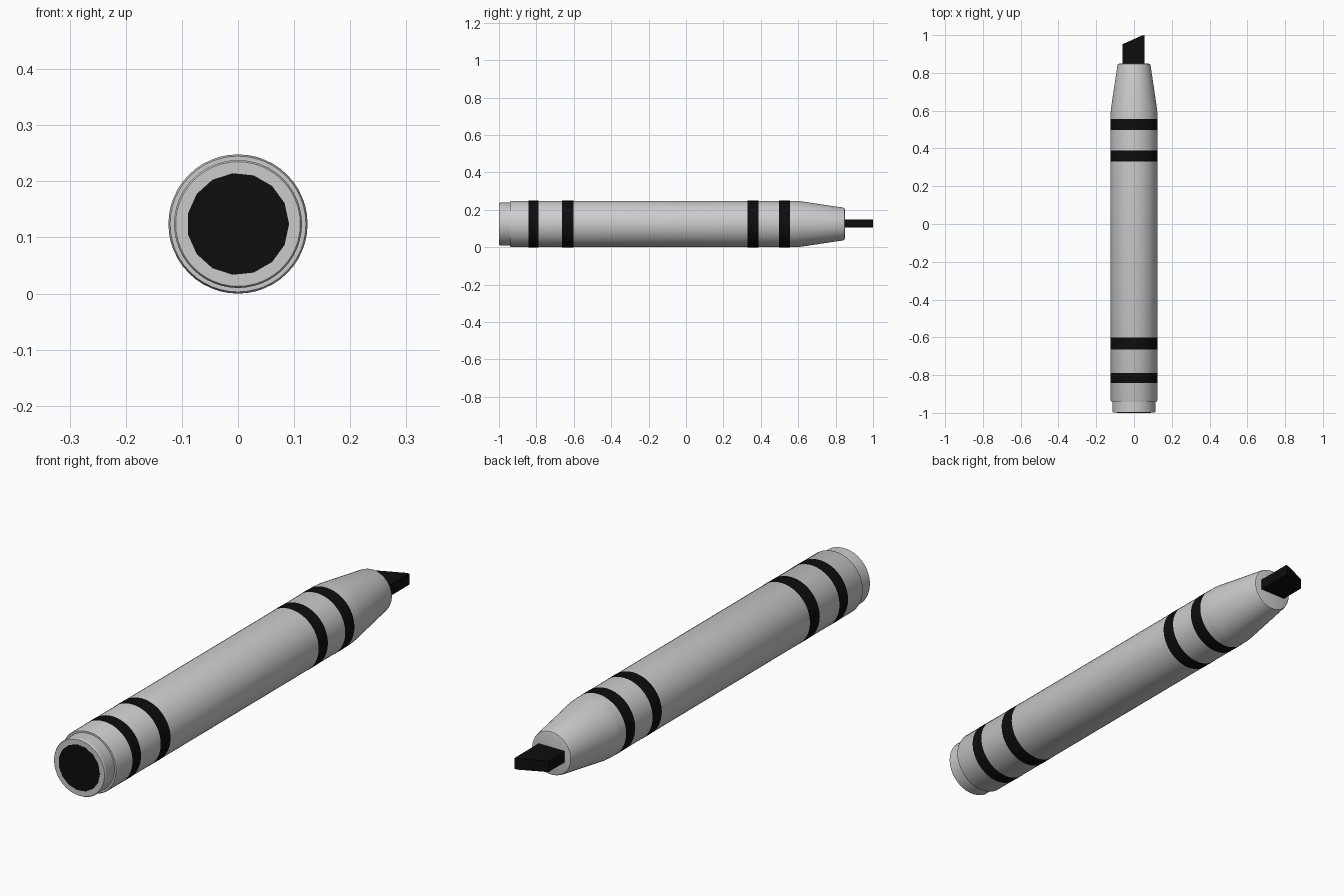
import bpy, bmesh, math

if "Cube" in bpy.data.objects:
    bpy.data.objects.remove(bpy.data.objects["Cube"])

CZ = 0.124   # height of the barrel axis
R = 0.124    # barrel radius

black = bpy.data.materials.new("black")
black.diffuse_color = (0.004, 0.004, 0.004, 1)
black.use_nodes = True
black.node_tree.nodes["Principled BSDF"].inputs["Base Color"].default_value = black.diffuse_color


def finish(name, bm, mat=None, smooth=True):
    bmesh.ops.recalc_face_normals(bm, faces=bm.faces)
    me = bpy.data.meshes.new(name)
    bm.to_mesh(me)
    bm.free()
    ob = bpy.data.objects.new(name, me)
    bpy.context.collection.objects.link(ob)
    if mat:
        me.materials.append(mat)
    if smooth:
        bpy.ops.object.select_all(action='DESELECT')
        ob.select_set(True)
        bpy.context.view_layer.objects.active = ob
        bpy.ops.object.shade_smooth_by_angle(angle=math.radians(30))
    return ob


def lathe(name, profile, mat=None, n=48, caps=True):
    """Revolve (radius, y) points around the barrel axis."""
    bm = bmesh.new()
    rings = [[bm.verts.new((r * math.cos(2 * math.pi * i / n), y,
                            CZ + r * math.sin(2 * math.pi * i / n)))
              for i in range(n)] for r, y in profile]
    for a, b in zip(rings, rings[1:]):
        for i in range(n):
            j = (i + 1) % n
            bm.faces.new((a[i], a[j], b[j], b[i]))
    if caps:
        bm.faces.new(rings[0])
        bm.faces.new(rings[-1])
    return finish(name, bm, mat)


# Barrel with stepped rear end and tapered nose
lathe("barrel", [(0.111, -0.999), (0.114, -0.994), (0.114, -0.94),
                 (0.121, -0.94), (R, -0.932), (R, 0.585), (0.122, 0.61),
                 (0.088, 0.838), (0.085, 0.847), (0.078, 0.849)])

# Rear plug disc, visibly faceted
lathe("end_plug", [(0.091, -1.0), (0.091, -0.99)], black, n=15)

# Painted stripes around the barrel
for k, (y0, y1) in enumerate([(-0.842, -0.788), (-0.664, -0.602),
                              (0.33, 0.388), (0.497, 0.555)]):
    lathe(f"stripe_{k + 1}", [(R + 0.0005, y0), (R + 0.0005, y1)], black, caps=False)

# Chisel nib: slanted outline extruded in height
bm = bmesh.new()
outline = [(-0.06, 0.83), (0.055, 0.83), (0.055, 1.0), (0.038, 0.996), (-0.06, 0.952)]
face = bm.faces.new([bm.verts.new((x, y, 0.105)) for x, y in outline])
top = bmesh.ops.extrude_face_region(bm, geom=[face])["geom"]
bmesh.ops.translate(bm, vec=(0, 0, 0.044),
                    verts=[v for v in top if isinstance(v, bmesh.types.BMVert)])
finish("chisel_nib", bm, black, smooth=False)
